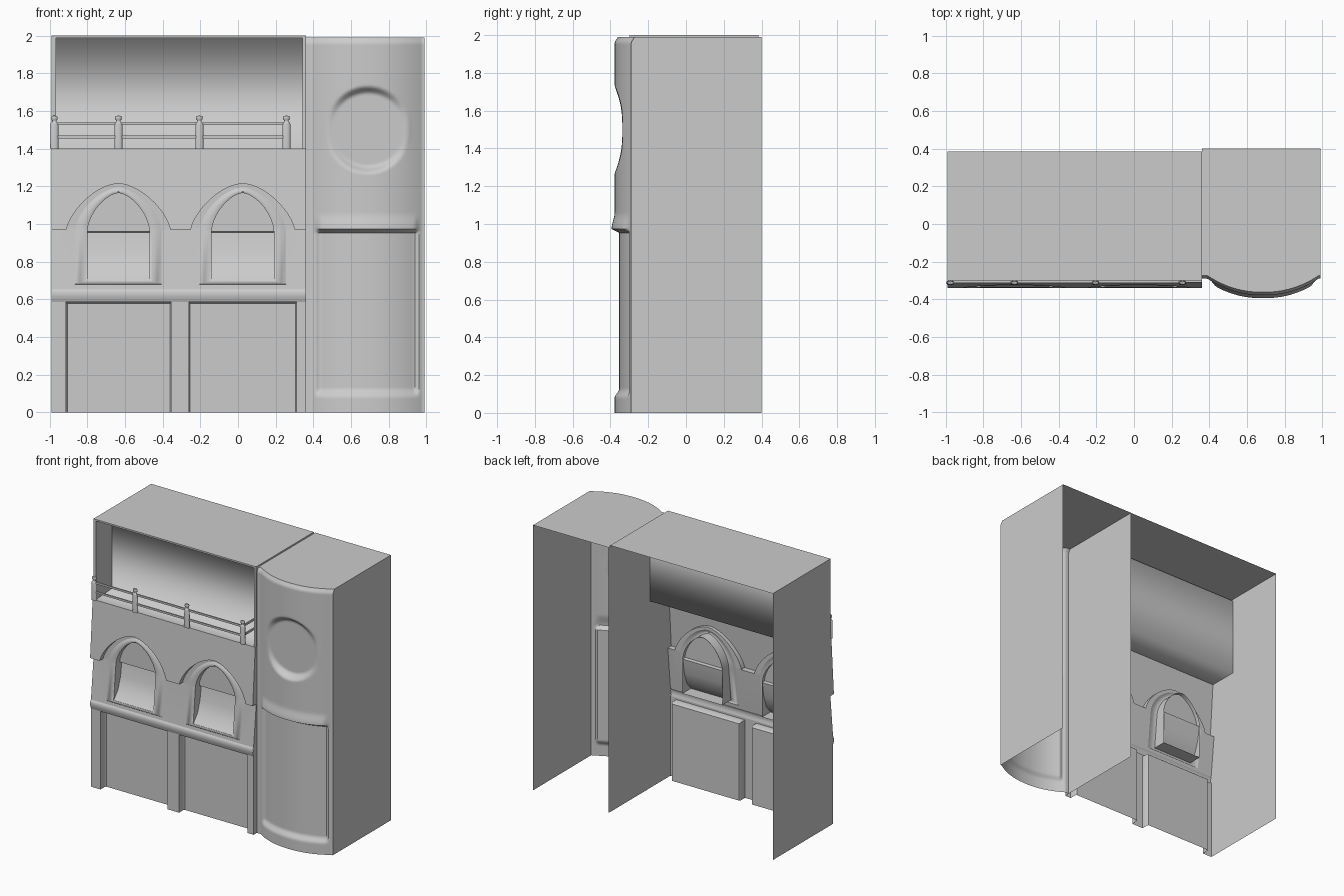
import bpy, bmesh, math
from mathutils import Vector

if "Cube" in bpy.data.objects:
    bpy.data.objects.remove(bpy.data.objects["Cube"])

stone = bpy.data.materials.new("mid_grey_stone")
stone.use_nodes = True
stone.diffuse_color = (0.6, 0.6, 0.6, 1)
stone.node_tree.nodes["Principled BSDF"].inputs["Base Color"].default_value = (0.6, 0.6, 0.6, 1)

LEFT, MID, RIGHT, BACK = -0.99, 0.36, 0.99, 0.385
PIER, DOOR = -0.328, -0.268
WINDOWS = (-0.635, 0.025)
DOORS = ((-0.912, -0.355), (-0.26, 0.31))


def fill(bm, outline, yf, holes=()):
    """Flat sheet in x/z with holes, pushed to depth yf(z)."""
    verts, edges = [], []
    for loop in (outline, *holes):
        vs = [bm.verts.new((x, 0, z)) for x, z in loop]
        verts += vs
        edges += [bm.edges.new((vs[i - 1], vs[i])) for i in range(len(vs))]
    bmesh.ops.triangle_fill(bm, use_beauty=True, edges=edges, normal=(0, -1, 0))
    for v in verts:
        v.co.y = yf(v.co.z)


def loft(bm, rows, closed=False):
    """Quad strips between rows of 3D points."""
    grid = [[bm.verts.new(p) for p in row] for row in rows]
    for a, b in zip(grid, grid[1:]):
        for i in range(0 if closed else 1, len(a)):
            bm.faces.new((a[i - 1], a[i], b[i], b[i - 1]))


def at(path, yf):
    return [(x, yf(z), z) for x, z in path]


def finish(bm, name, angle=40, outward=Vector((0, -1, 0))):
    bmesh.ops.remove_doubles(bm, verts=bm.verts, dist=0.0005)
    bmesh.ops.recalc_face_normals(bm, faces=bm.faces)
    if sum(f.normal.dot(outward) * f.calc_area() for f in bm.faces) < 0:
        bmesh.ops.reverse_faces(bm, faces=bm.faces)
    mesh = bpy.data.meshes.new(name)
    bm.to_mesh(mesh)
    bm.free()
    mesh.materials.append(stone)
    ob = bpy.data.objects.new(name, mesh)
    bpy.context.collection.objects.link(ob)
    bpy.ops.object.select_all(action='DESELECT')
    ob.select_set(True)
    bpy.context.view_layer.objects.active = ob
    bpy.ops.object.shade_smooth_by_angle(angle=math.radians(angle))


def arch(cx, half, base, rise, p, q, n=24):
    ts = [-math.cos(math.pi * i / n) for i in range(n + 1)]
    return [(cx + half * t, base + rise * max(0, 1 - abs(t) ** p) ** q) for t in ts]


def upper_y(z):
    return -0.31 - 0.03 * (1.4 - z) / 0.43


def lower_y(z):
    return -0.298 - 0.032 * max(0, 0.97 - z) / 0.315


def window_loop(cx, half, sill, rise):
    return [(cx + half, sill), (cx - half, sill)] + arch(cx, half, 0.96, rise, 1.6, 0.6)


# Upper facade: overhanging wall with two hood arches cut into its lower edge
hood = [(LEFT, 0.97)]
for cx in WINDOWS:
    hood += arch(cx, 0.275, 0.97, 0.245, 1.7, 0.7)
hood.append((MID, 0.97))
frames = [window_loop(cx, 0.23, 0.68, 0.235) for cx in WINDOWS]
bm = bmesh.new()
fill(bm, hood + [(MID, 1.4), (LEFT, 1.4)], upper_y)
loft(bm, [at(hood, upper_y), at(hood, lower_y)])
fill(bm, hood + [(MID, 0.655), (LEFT, 0.655)], lower_y, frames)
finish(bm, "upper_facade")

# Window frames with recessed panes, the lower pane sloping out to the sill
for i, cx in enumerate(WINDOWS):
    bm = bmesh.new()
    inner = window_loop(cx, 0.165, 0.70, 0.205)
    loft(bm, [at(frames[i], lower_y),
              at(window_loop(cx, 0.205, 0.688, 0.222), lambda z: lower_y(z) - 0.009),
              at(window_loop(cx, 0.18, 0.695, 0.212), lambda z: lower_y(z) - 0.011),
              at(inner, lambda z: lower_y(z) - 0.007),
              at(inner, lambda z: -0.23)], closed=True)
    a, b = cx - 0.165, cx + 0.165
    fill(bm, arch(cx, 0.165, 0.96, 0.205, 1.6, 0.6), lambda z: -0.26)
    loft(bm, [[(a, y, z), (b, y, z)] for y, z in (
        (-0.26, 0.96), (-0.235, 0.956), (-0.25, 0.85), (-0.28, 0.76), (-0.33, 0.70))])
    finish(bm, f"arched_window_{i + 1}")

# Ground floor: piers around two recessed door bays
bm = bmesh.new()
outline = [(LEFT, 0)]
for a, b in DOORS:
    opening = [(a, 0), (a, 0.585), (b, 0.585), (b, 0)]
    inset = [(a + 0.006, 0), (a + 0.006, 0.577), (b - 0.006, 0.577), (b - 0.006, 0)]
    outline += opening
    loft(bm, [at(opening, lambda z: PIER), at(opening, lambda z: DOOR - 0.01),
              at(inset, lambda z: DOOR)])
    fill(bm, inset, lambda z: DOOR)
outline += [(MID, 0), (MID, 0.6), (LEFT, 0.6)]
fill(bm, outline, lambda z: PIER)
finish(bm, "ground_floor_bays")

# Ledge between the floors
bm = bmesh.new()
ledge = [(lower_y(0.655), 0.655), (-0.336, 0.647), (-0.34, 0.635), (-0.338, 0.612), (PIER, 0.587)]
loft(bm, [[(x, y, z) for y, z in ledge] for x in (LEFT, MID)])
finish(bm, "floor_ledge")

# Terrace recess: softly shaded floor, back and ceiling, plain cheeks, thin front rim
front, rear, lo, hi, xa, xb = -0.30, -0.09, 1.4, 1.988, -0.967, 0.342
section = ((front, lo), (rear, lo), (rear, hi), (front, hi))
bm = bmesh.new()
loft(bm, [[(x, y, z) for y, z in section] for x in (LEFT, MID)])
finish(bm, "terrace_recess", 180)
bm = bmesh.new()
for outer, inner in ((LEFT, xa), (MID, xb)):
    loft(bm, [[(x, y, lo), (x, y, hi)] for x, y in (
        (outer, front), (inner, front), (outer + (inner - outer) / 3, rear))])
loft(bm, [[(LEFT, front, z), (MID, front, z)] for z in (hi, 2)])
loft(bm, [[(LEFT, y, lo), (MID, y, lo)] for y in (front, upper_y(lo))])
finish(bm, "terrace_frame")

# Side walls following the facade profile, and roof; open at the back and underneath
wall = [(PIER, 0), (PIER, 0.6), (-0.34, 0.62), (lower_y(0.655), 0.655), (lower_y(0.97), 0.97),
        (upper_y(0.97), 0.97), (upper_y(lo), lo), (front, lo), (front, 2), (BACK, 2), (BACK, 0)]
for name, x, side in (("right_side_wall", LEFT, -1), ("party_wall", MID, 1)):
    bm = bmesh.new()
    bm.faces.new([bm.verts.new((x, y, z)) for y, z in wall])
    finish(bm, name, outward=Vector((side, 0, 0)))
bm = bmesh.new()
loft(bm, [[(LEFT, y, 2), (MID, y, 2)] for y in (front, BACK)])
finish(bm, "roof", outward=Vector((0, 0, 1)))


# Railing: turned posts and thin bars, returning to the back wall at one end
def bar(name, size, loc):
    bm = bmesh.new()
    bmesh.ops.create_cube(bm, size=1)
    for v in bm.verts:
        v.co = Vector([c * s + o for c, s, o in zip(v.co, size, loc)])
    finish(bm, name)


POST = ((0.022, 1.40), (0.021, 1.53), (0.018, 1.538), (0.011, 1.543), (0.011, 1.55),
        (0.017, 1.555), (0.018, 1.568), (0.014, 1.574), (0.001, 1.575))
for i, px in enumerate((-0.975, -0.635, -0.205, 0.257)):
    bm = bmesh.new()
    turn = [k * math.tau / 12 for k in range(12)]
    loft(bm, [[(px + r * math.cos(t), -0.312 + 0.6 * r * math.sin(t), z) for t in turn]
              for r, z in POST], closed=True)
    finish(bm, f"railing_post_{i + 1}", outward=Vector((0, 0, 1)))
for i, z in enumerate((1.462, 1.532)):
    bar(f"railing_bar_{i + 1}", (1.245, 0.01, 0.014), (-0.365, -0.312, z))
    bar(f"railing_return_{i + 1}", (0.01, 0.22, 0.014), (0.257, -0.202, z))


# Tower: bowed front with flat round dent, sill and sunken lower panel
def ramp(a, b, t):
    t = min(1, max(0, (t - a) / (b - a)))
    return t * t * (3 - 2 * t)


def tower_y(x, z):
    u = (x - 0.685) / 0.295
    bow = 0.088 * max(0, 1 - abs(u) ** 2.2)
    across = ramp(0.405, 0.44, x) * ramp(0.965, 0.935, x)
    panel = 0.024 * across * ramp(0.08, 0.125, z) * ramp(0.972, 0.955, z)
    sill = 0.016 * across * ramp(0.955, 0.972, z) * ramp(1.06, 0.975, z)
    top = 0.016 * ramp(1.96, 1.99, z)
    y = -0.29 - bow + panel - sill + top
    dent = ramp(0.235, 0.19, math.hypot(x - 0.69, z - 1.5))
    return y + dent * (-0.336 - y)


COLS, ROWS, TOP, TAIL = 64, 190, 1.99, 0.4
xs = [MID + 0.002 + (RIGHT - MID - 0.002) * i / COLS for i in range(COLS + 1)]
zs = [TOP * j / ROWS for j in range(ROWS + 1)]
bm = bmesh.new()
loft(bm, [[(x, tower_y(x, z), z) for x in xs] for z in zs])
loft(bm, [[(x, tower_y(x, TOP), TOP) for x in xs], [(x, TAIL, TOP) for x in xs]])
for x in (xs[0], xs[-1]):
    loft(bm, [[(x, tower_y(x, z), z) for z in zs], [(x, TAIL, z) for z in zs]])
finish(bm, "round_front_tower")
